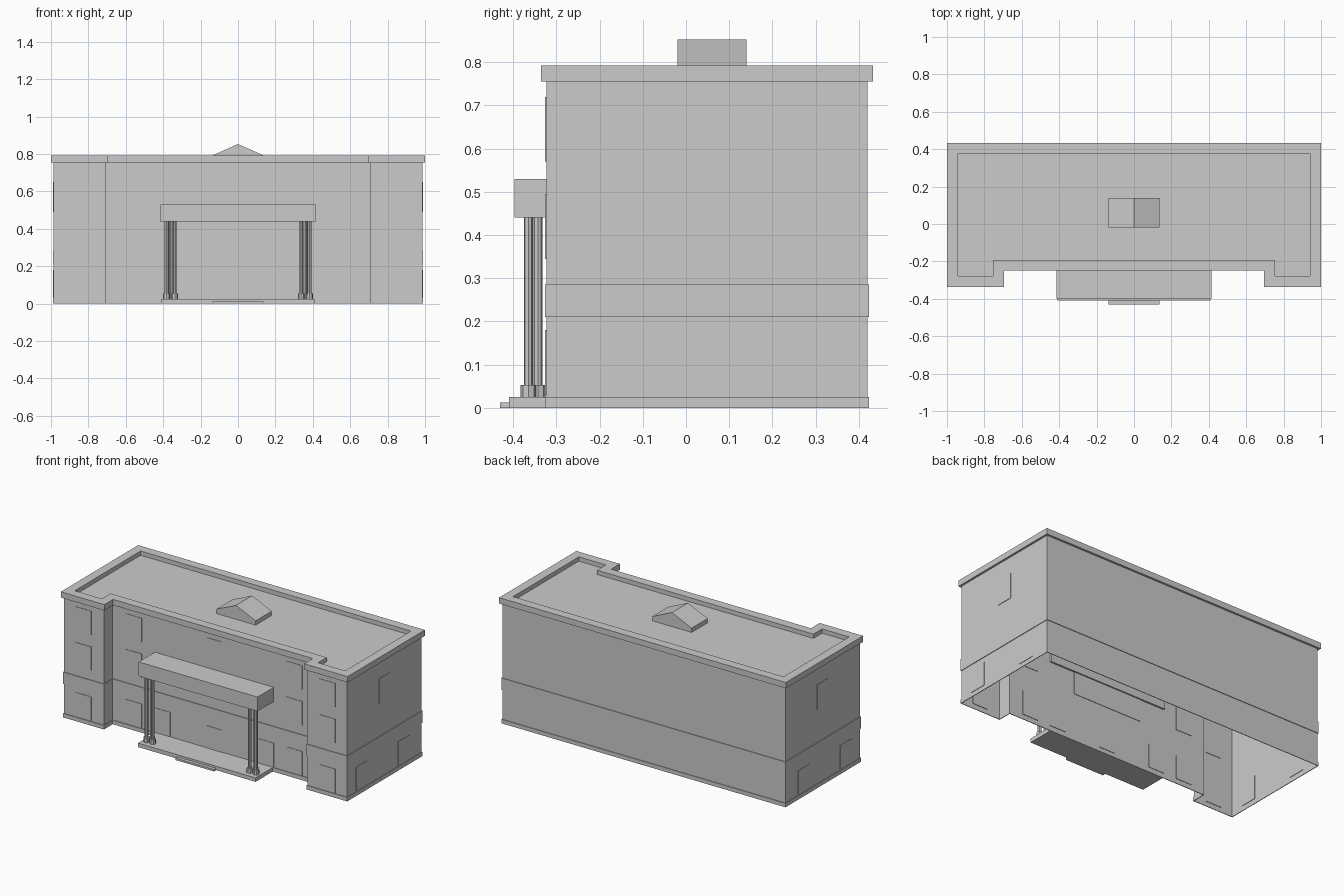
import bpy, bmesh, math

cube = bpy.data.objects.get("Cube")
if cube:
    bpy.data.objects.remove(cube)

stone = bpy.data.materials.new("light_grey")
stone.use_nodes = True
grey = (0.6, 0.6, 0.6, 1)
stone.diffuse_color = grey
stone.node_tree.nodes["Principled BSDF"].inputs["Base Color"].default_value = grey


def finish(name, bm):
    mesh = bpy.data.meshes.new(name)
    bm.to_mesh(mesh)
    bm.free()
    mesh.materials.append(stone)
    obj = bpy.data.objects.new(name, mesh)
    bpy.context.collection.objects.link(obj)
    return obj


def box(name, x0, x1, y0, y1, z0, z1):
    bm = bmesh.new()
    bmesh.ops.create_cube(bm, size=1)
    for v in bm.verts:
        v.co.x = x1 if v.co.x > 0 else x0
        v.co.y = y1 if v.co.y > 0 else y0
        v.co.z = z1 if v.co.z > 0 else z0
    return finish(name, bm)


def cylinder(name, x, y, z0, z1, radius, sides=8):
    bm = bmesh.new()
    bmesh.ops.create_cone(bm, cap_ends=True, segments=sides,
                          radius1=radius, radius2=radius, depth=z1 - z0)
    bmesh.ops.translate(bm, verts=bm.verts, vec=(x, y, (z0 + z1) / 2))
    return finish(name, bm)


SIDE, BACK, FRONT, RECESS, WING = 0.986, 0.42, -0.323, -0.236, 0.709


def outline(o):
    """Footprint with two front wings, grown outward by o."""
    s, b, f, r, w = SIDE + o, BACK + o, FRONT - o, RECESS - o, WING - o
    return [(s, b), (-s, b), (-s, f), (-w, f), (-w, r), (w, r), (w, f), (s, f)]


def shell(name, steps, cap=False):
    """Skin the footprint through a list of (offset, height) steps."""
    bm = bmesh.new()
    rings = [[bm.verts.new((x, y, z)) for x, y in outline(o)] for o, z in steps]
    for low, high in zip(rings, rings[1:]):
        for i in range(len(low)):
            j = (i + 1) % len(low)
            bm.faces.new((low[i], low[j], high[j], high[i]))
    if cap:
        bm.faces.new(rings[-1])
    return finish(name, bm)


# Hollow building with plinth, belt course and parapet roof
shell("walls", [(0, 0), (0, 0.755)])
shell("plinth", [(0, 0), (0.004, 0), (0.004, 0.025), (0, 0.025)])
shell("belt_course", [(0, 0.21), (0.004, 0.21), (0.004, 0.285), (0, 0.285)])
shell("parapet_and_roof", [(0, 0.755), (0.013, 0.755), (0.013, 0.792),
                           (-0.044, 0.792), (-0.044, 0.765)], cap=True)

# Gabled skylight on the roof
bm = bmesh.new()
gable = [(-0.137, 0.765), (0.137, 0.765), (0.137, 0.792), (0, 0.853), (-0.137, 0.792)]
end = bm.faces.new([bm.verts.new((x, -0.02, z)) for x, z in gable])
side = bmesh.ops.extrude_face_region(bm, geom=[end])
bmesh.ops.translate(bm, vec=(0, 0.16, 0),
                    verts=[g for g in side["geom"] if isinstance(g, bmesh.types.BMVert)])
bmesh.ops.recalc_face_normals(bm, faces=bm.faces)
finish("skylight", bm)

# Windows as thin plates set in the walls
T, HALF = 0.003, 0.055


def front_window(name, x, wall, z0, z1, half=HALF):
    box(name, x - half, x + half, wall - T, wall + T, z0, z1)


FLOORS = [(0.03, 0.18), (0.345, 0.495), (0.57, 0.72)]
for sx in (-1, 1):
    for z0, z1 in FLOORS:
        front_window("wing_window", sx * 0.85, FRONT, z0, z1)
        front_window("centre_window", sx * 0.56, RECESS, z0, z1)
    front_window("porch_window", sx * 0.36, RECESS, *FLOORS[0])
    for y, z0, z1 in ((0.05, 0.49, 0.65), (0.24, 0.03, 0.18), (-0.18, 0.03, 0.18)):
        x = sx * SIDE
        box("side_window", x - T, x + T, y - HALF, y + HALF, z0, z1)
front_window("upper_centre_window", 0, RECESS, *FLOORS[2])
front_window("door", 0, RECESS, 0.025, 0.165)
front_window("sign_panel", 0, RECESS, 0.30, 0.44, 0.24)

# Porch: floor, step, canopy and clustered columns
box("porch_floor", -0.41, 0.41, -0.41, RECESS, 0, 0.025)
box("porch_step", -0.135, 0.135, -0.431, -0.41, 0, 0.012)
box("canopy", -0.414, 0.414, -0.397, -0.225, 0.44, 0.53)
for sx in (-1, 1):
    for dx, y in ((-0.022, -0.365), (0.022, -0.365), (0, -0.343)):
        x = sx * 0.36 + dx
        cylinder("column", x, y, 0.05, 0.44, 0.0105)
        cylinder("column_base", x, y, 0.025, 0.053, 0.018)
